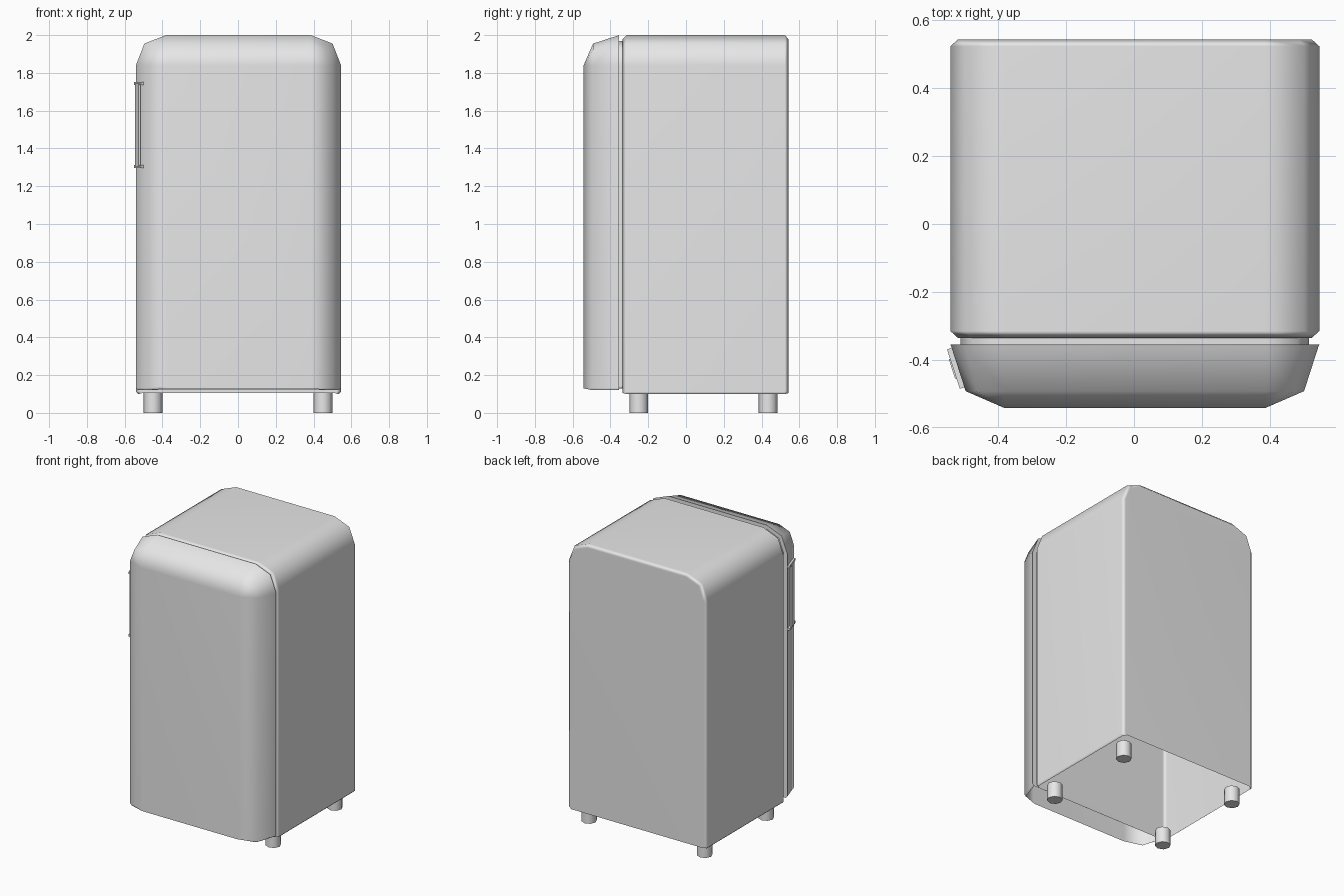
import bpy
import bmesh
import math
from mathutils import Matrix, Vector

cube = bpy.data.objects.get("Cube")
if cube:
    bpy.data.objects.remove(cube)

grey = bpy.data.materials.new("light_grey")
grey.use_nodes = True
grey.diffuse_color = (0.8, 0.8, 0.8, 1)
grey.node_tree.nodes["Principled BSDF"].inputs["Base Color"].default_value = (0.8, 0.8, 0.8, 1)

MID_X = 0.0025           # the cabinet sits slightly off centre, the handle balances it
CORNER_X, CORNER_Z = 0.383, 1.84


def finish(name, bm, angle=50):
    """Turn a bmesh into a shaded grey object."""
    bmesh.ops.remove_doubles(bm, verts=bm.verts, dist=0.0005)
    bmesh.ops.recalc_face_normals(bm, faces=bm.faces)
    mesh = bpy.data.meshes.new(name)
    bm.to_mesh(mesh)
    bm.free()
    mesh.materials.append(grey)
    obj = bpy.data.objects.new(name, mesh)
    bpy.context.collection.objects.link(obj)
    bpy.ops.object.select_all(action="DESELECT")
    obj.select_set(True)
    bpy.context.view_layer.objects.active = obj
    bpy.ops.object.shade_smooth_by_angle(angle=math.radians(angle))
    weighted = obj.modifiers.new("even_shading", "WEIGHTED_NORMAL")
    weighted.keep_sharp = True
    return obj


def arch(r, y, bottom):
    """Half-rounded outline, open at the bottom, with a tiny inward lip."""
    w = CORNER_X + r
    half = [(w - 0.012, bottom), (w, bottom + 0.012), (w, CORNER_Z),
            (CORNER_X + 0.72 * r, CORNER_Z + 0.72 * r), (CORNER_X, CORNER_Z + r)]
    outline = half + [(-x, z) for x, z in reversed(half)]
    return [Vector((x + MID_X, y, z)) for x, z in outline]


def loft(name, levels):
    """Bridge arches given as (radius, y, bottom) and cap both ends."""
    bm = bmesh.new()
    rows = [[bm.verts.new(p) for p in arch(*level)] for level in levels]
    for a, b in zip(rows, rows[1:]):
        for i in range(len(a) - 1):
            bm.faces.new((a[i], a[i + 1], b[i + 1], b[i]))
    bm.faces.new(rows[0])
    bm.faces.new(rows[-1])
    return finish(name, bm)


# Cabinet shell, open underneath
loft("cabinet", [(0.138, -0.335, 0.105), (0.16, -0.315, 0.1),
                 (0.16, 0.523, 0.1), (0.138, 0.543, 0.105)])

# Recessed seal between cabinet and door
loft("door_seal", [(0.13, -0.36, 0.13), (0.13, -0.33, 0.13)])

# Door with rounded front edge, open underneath
loft("door", [(0.0, -0.542, 0.13), (0.115, -0.492, 0.12),
              (0.157, -0.362, 0.12), (0.16, -0.355, 0.12)])


def slab(name, centre, size, turn):
    """Box turned about the vertical axis."""
    bm = bmesh.new()
    bmesh.ops.create_cube(bm, size=1, matrix=Matrix.Translation(centre)
                          @ Matrix.Rotation(turn, 4, "Z") @ Matrix.Diagonal((*size, 1)))
    return finish(name, bm, 30)


# Handle: upright grip held by two end brackets, along the slanted door side
slant = math.radians(18)
slab("handle_grip", (-0.53, -0.425, 1.525), (0.012, 0.06, 0.44), slant)
for label, z in (("lower", 1.305), ("upper", 1.745)):
    slab(label + "_handle_bracket", (-0.522, -0.424, z), (0.02, 0.122, 0.016), slant)

# Four round feet
for side, x in (("left", 0.45), ("right", -0.45)):
    for end, y in (("front", -0.25), ("back", 0.435)):
        bm = bmesh.new()
        bmesh.ops.create_cone(bm, cap_ends=True, segments=8, radius1=0.05, radius2=0.05,
                              depth=0.11, matrix=Matrix.Translation((x, y, 0.055)))
        finish(f"{end}_{side}_foot", bm)
